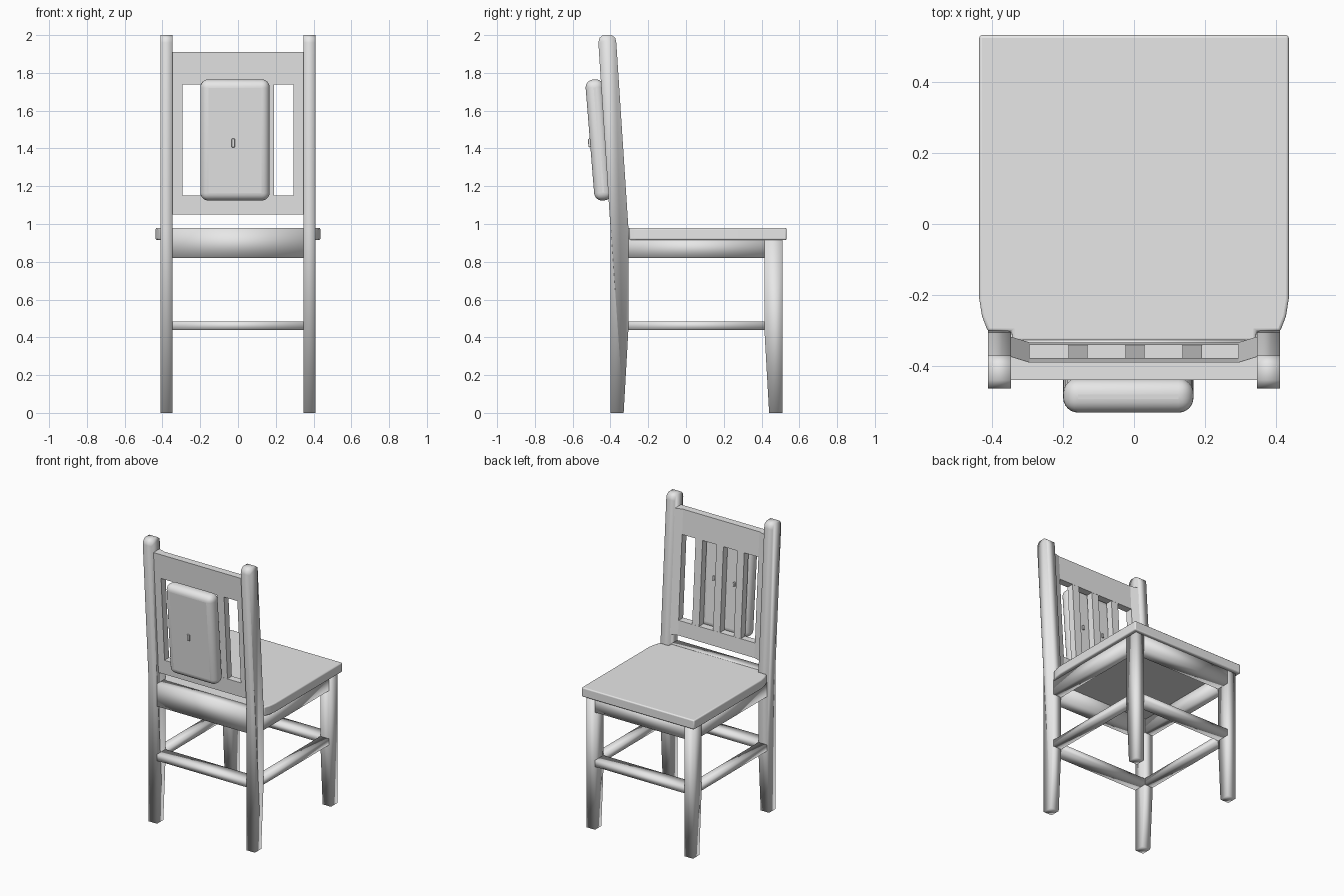
import bpy, bmesh, math
from mathutils import Matrix

if "Cube" in bpy.data.objects:
    bpy.data.objects.remove(bpy.data.objects["Cube"])

grey = bpy.data.materials.new("plain grey")
grey.diffuse_color = (0.8, 0.8, 0.8, 1)
grey.use_nodes = True
grey.node_tree.nodes["Principled BSDF"].inputs["Base Color"].default_value = grey.diffuse_color


def finish(name, bm, bevel=0.0, segments=2, smooth=180):
    bmesh.ops.recalc_face_normals(bm, faces=bm.faces)
    mesh = bpy.data.meshes.new(name)
    bm.to_mesh(mesh)
    bm.free()
    ob = bpy.data.objects.new(name, mesh)
    bpy.context.collection.objects.link(ob)
    mesh.materials.append(grey)
    if bevel:
        mod = ob.modifiers.new("rounded edges", 'BEVEL')
        mod.width, mod.segments = bevel, segments
        mod.limit_method = 'ANGLE'
        mod.angle_limit = math.radians(40)
    bpy.ops.object.select_all(action='DESELECT')
    ob.select_set(True)
    bpy.context.view_layer.objects.active = ob
    bpy.ops.object.shade_smooth_by_angle(angle=math.radians(smooth))
    return ob


def lean(z):
    """Centre line of the tilted backrest."""
    return -0.355 - 0.065 * (z - 1.0)


def prism(name, pts, lo, hi, axis, **kw):
    """Extrude a yz outline along X, an xy outline along Z, or one up the tilted BACK."""
    put = {'X': lambda p, t: (t, p[0], p[1]),
           'Z': lambda p, t: (p[0], p[1], t),
           'BACK': lambda p, t: (p[0], p[1] + lean(t), t)}[axis]
    bm = bmesh.new()
    a = [bm.verts.new(put(p, lo)) for p in pts]
    b = [bm.verts.new(put(p, hi)) for p in pts]
    bm.faces.new(a)
    bm.faces.new(b[::-1])
    n = len(pts)
    for i in range(n):
        bm.faces.new((a[i], b[i], b[(i + 1) % n], a[(i + 1) % n]))
    return finish(name, bm, **kw)


def box(name, x, y, z, axis='Z', **kw):
    return prism(name, [(x[0], y[0]), (x[1], y[0]), (x[1], y[1]), (x[0], y[1])], *z, axis, **kw)


# Side profiles of the rear posts (with rounded top) and tapered front legs
post = [(-0.40, 0), (-0.33, 0), (-0.305, 0.44), (-0.305, 0.98), (-0.369, 1.96),
        (-0.374, 1.985), (-0.393, 2.0), (-0.44, 2.0), (-0.458, 1.985), (-0.464, 1.96), (-0.40, 0.98)]
leg = [(0.44, 0), (0.51, 0), (0.51, 0.92), (0.415, 0.92), (0.415, 0.44)]
APRON, STRETCHER = (0.82, 0.925), (0.44, 0.485)

for side, s in (("left", -1), ("right", 1)):
    x = sorted((s * 0.346, s * 0.411))
    prism(side + "_rear_post", post, *x, 'X')
    prism(side + "_front_leg", leg, *x, 'X')
    box(side + "_apron", x, (-0.306, 0.416), APRON)
    box(side + "_stretcher", x, (-0.306, 0.416), STRETCHER)
    # Stile flares out to meet the post on the seat side
    prism(side + "_back_stile", [(s * 0.295, -0.025), (s * 0.35, -0.025), (s * 0.35, 0.042), (s * 0.295, 0.025)],
          1.05, 1.91, 'BACK', smooth=35)

# Seat with notches around the rear posts
half = [(0.436, 0.532), (0.436, -0.21), (0.428, -0.26), (0.412, -0.302), (0.345, -0.302), (0.345, -0.33)]
prism("seat", half + [(-x, y) for x, y in half[::-1]], 0.915, 0.98, 'Z', bevel=0.008, segments=3, smooth=35)

# Cross members, flush with the legs
wide = (-0.347, 0.347)
box("front_apron", wide, (0.415, 0.51), APRON)
box("rear_apron", wide, (-0.40, -0.31), (0.82, 0.978))
box("front_stretcher", wide, (0.417, 0.51), STRETCHER)
box("rear_stretcher", wide, (-0.40, -0.307), STRETCHER)

# Backrest rails and slats
box("top_rail", (-0.296, 0.296), (-0.025, 0.025), (1.738, 1.91), 'BACK', smooth=35)
box("bottom_rail", (-0.296, 0.296), (-0.025, 0.025), (1.05, 1.152), 'BACK', smooth=35)
for i, x in enumerate((-0.158, 0.003, 0.164)):
    box("back_slat_%d" % (i + 1), (x - 0.027, x + 0.027), (-0.024, 0.024), (1.15, 1.74), 'BACK', smooth=35)


def pack_block(name, size, place, bevel, segments):
    """Block on the rear pack; place is local to the pack centre."""
    bm = bmesh.new()
    bmesh.ops.create_cube(bm, size=1)
    turn = Matrix.Translation((-0.016, -0.461, 1.445)) @ Matrix.Rotation(math.radians(4.6), 4, 'X')
    bm.transform(turn @ Matrix.Translation(place) @ Matrix.Diagonal((*size, 1)))
    return finish(name, bm, bevel, segments, smooth=35)


# Rounded pack on the rear of the backrest, with a small clasp and fixings
pack_block("rear_pack", (0.367, 0.096, 0.642), (0, 0, 0), 0.042, 6)
pack_block("pack_clasp", (0.018, 0.016, 0.045), (-0.009, -0.05, -0.012), 0.003, 2)
for i, x in enumerate((-0.07, 0.09)):
    pack_block("pack_fixing_%d" % (i + 1), (0.014, 0.016, 0.03), (x, 0.05, 0.03), 0.003, 2)
